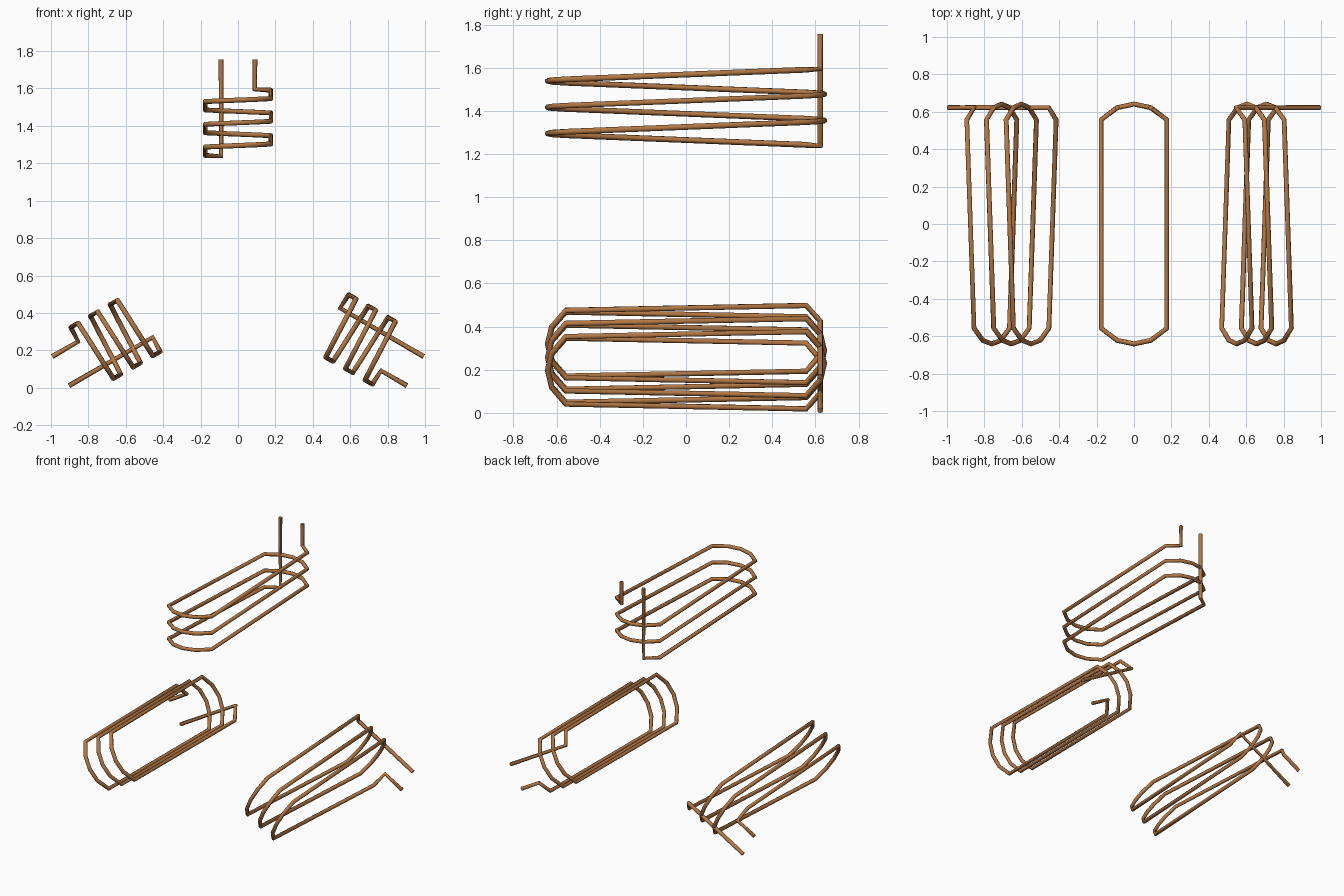
import bpy
import math
from mathutils import Vector, Matrix

if "Cube" in bpy.data.objects:
    bpy.data.objects.remove(bpy.data.objects["Cube"])

WIRE_R = 0.0135
Z0, Z1 = 1.238, 1.595      # first and last turn height of the top coil
TIP = 1.755                # lead tip height
AXIS_Z = 0.6365            # axis the coils are arranged around

copper = bpy.data.materials.new("copper")
copper.diffuse_color = (0.45, 0.19, 0.06, 1)
copper.use_nodes = True
copper.node_tree.nodes["Principled BSDF"].inputs["Base Color"].default_value = copper.diffuse_color

# One closed loop of the winding, starting at the long lead
loop = [(-0.09, 0.622), (-0.176, 0.557), (-0.176, -0.557), (-0.09, -0.622),
        (0, -0.641), (0.09, -0.622), (0.176, -0.557), (0.176, 0.557),
        (0.09, 0.622), (0, 0.641)]


def coil_path():
    flat = [Vector(p) for p in (loop * 3)[:-1]]
    dist = [0.0]
    for a, b in zip(flat, flat[1:]):
        dist.append(dist[-1] + (b - a).length)
    turns = [Vector((p.x, p.y, Z0 + (Z1 - Z0) * d / dist[-1]))
             for p, d in zip(flat, dist)]
    # straight leads at both ends
    return ([Vector((-0.09, 0.622, TIP))] + turns
            + [Vector((0.09, 0.622, TIP))])


def make_coil(name, angle, shift):
    curve = bpy.data.curves.new(name, 'CURVE')
    curve.dimensions = '3D'
    curve.bevel_depth = WIRE_R
    curve.bevel_resolution = 2
    curve.use_fill_caps = True
    rot = Matrix.Rotation(angle, 3, 'Y')
    pts = [rot @ (p - Vector((0, 0, AXIS_Z + shift))) + Vector((0, 0, AXIS_Z))
           for p in coil_path()]
    spline = curve.splines.new('POLY')
    spline.points.add(len(pts) - 1)
    for sp, p in zip(spline.points, pts):
        sp.co = (*p, 1)
    spline.use_smooth = True
    curve.materials.append(copper)
    ob = bpy.data.objects.new(name, curve)
    bpy.context.collection.objects.link(ob)
    bpy.ops.object.select_all(action='DESELECT')
    ob.select_set(True)
    bpy.context.view_layer.objects.active = ob
    bpy.ops.object.convert(target='MESH')
    bpy.ops.object.shade_smooth_by_angle(angle=math.radians(50))


# Three windings spaced a third of a turn apart
make_coil("top_coil", 0, 0)
make_coil("right_coil", math.radians(120), 0.0235)
make_coil("left_coil", math.radians(-120), 0.0235)
